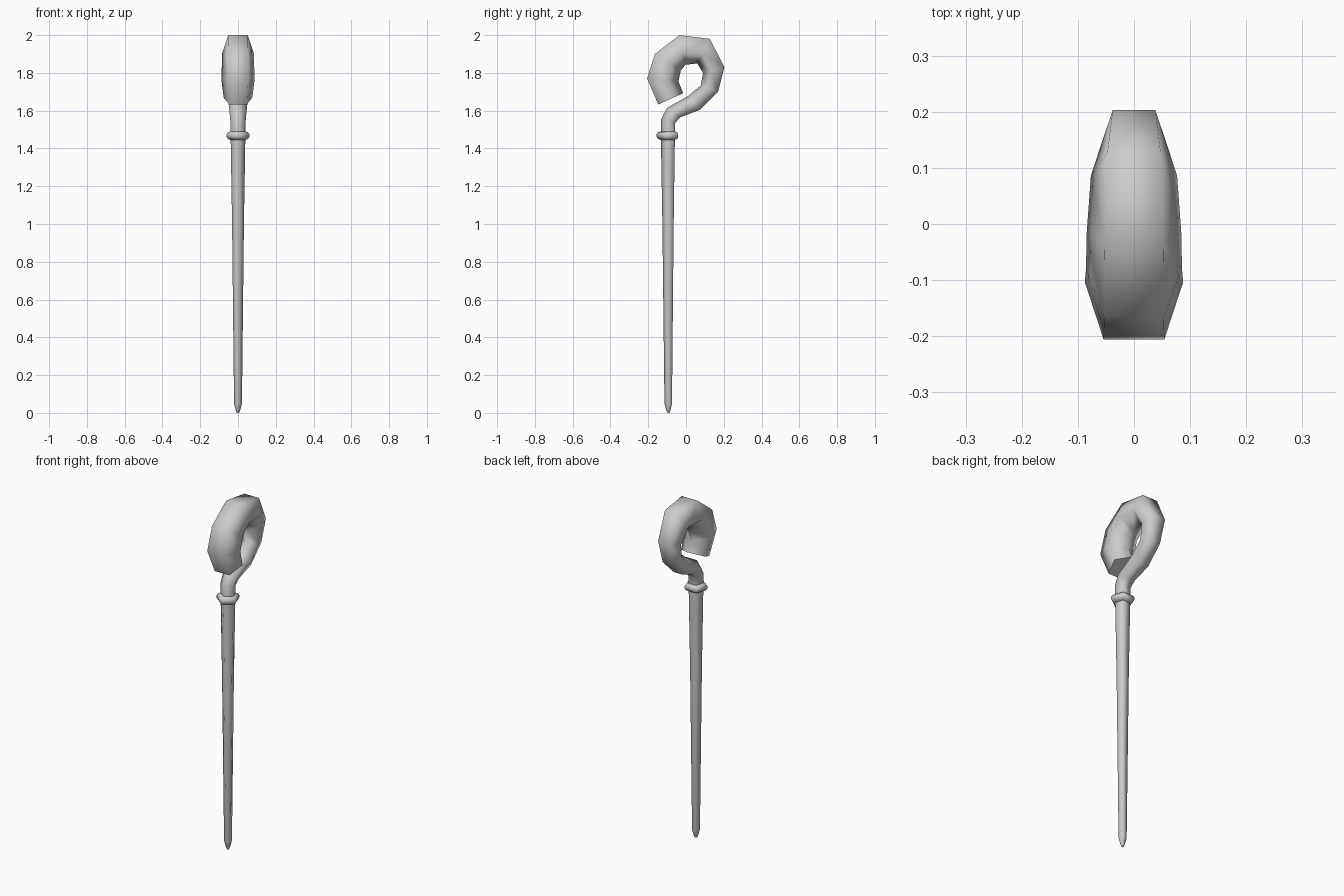
import bpy, bmesh, math
from mathutils import Vector

if "Cube" in bpy.data.objects:
    bpy.data.objects.remove(bpy.data.objects["Cube"])

SIDES = 5
X = Vector((1, 0, 0))


def loft(name, rings, cap_start=True, cap_end=True):
    """Skin five-sided rings: (centre, radius, outward direction, tip factor)."""
    bm = bmesh.new()
    loops = []
    for c, r, out in rings:
        loop = []
        for i in range(SIDES):
            a = 2 * math.pi * (i + 0.5) / SIDES   # flat side faces outward
            loop.append(bm.verts.new(c + out * (r * math.cos(a)) + X * (r * math.sin(a))))
        loops.append(loop)
    for a, b in zip(loops, loops[1:]):
        for i in range(SIDES):
            j = (i + 1) % SIDES
            f = bm.faces.new((a[i], a[j], b[j], b[i]))
            f.smooth = True
    caps = []
    if cap_start:
        caps.append(bm.faces.new(loops[0]))
    if cap_end:
        caps.append(bm.faces.new(loops[-1]))
    for f in caps:
        for e in f.edges:
            e.smooth = False
    bmesh.ops.recalc_face_normals(bm, faces=bm.faces[:])
    mesh = bpy.data.meshes.new(name)
    bm.to_mesh(mesh)
    bm.free()
    obj = bpy.data.objects.new(name, mesh)
    bpy.context.collection.objects.link(obj)
    return obj


AXIS_Y = -0.092
BACK = Vector((0, 1, 0))


def upright(profile):
    return [(Vector((0, AXIS_Y, z)), r, BACK) for r, z in profile]


# Tapered shaft with a blunt point
loft("shaft", upright([(0.005, 0.0), (0.012, 0.012), (0.022, 0.05),
                       (0.033, 1.0), (0.041, 1.46)]))

# Collar band
loft("collar", upright([(0.040, 1.445), (0.056, 1.450), (0.063, 1.461),
                        (0.063, 1.475), (0.056, 1.486), (0.040, 1.491)]))

# Curled hook: outer edge (y, z) and inner edge (y, z) of each section
sections = [
    ((-0.057, 1.47), (-0.132, 1.47)),
    ((-0.057, 1.535), (-0.132, 1.555)),
    ((-0.030, 1.565), (-0.100, 1.615)),
    ((0.075, 1.605), (0.010, 1.677)),
    ((0.170, 1.700), (0.078, 1.733)),
    ((0.203, 1.830), (0.090, 1.800)),
    ((0.127, 1.980), (0.060, 1.850)),
    ((-0.035, 2.000), (-0.003, 1.843)),
    ((-0.165, 1.900), (-0.028, 1.812)),
    ((-0.206, 1.770), (-0.040, 1.755)),
    ((-0.147, 1.633), (-0.015, 1.692)),
]
rings = []
flat = math.cos(math.pi / SIDES)
for o, i in sections:
    outer, inner = Vector((0, *o)), Vector((0, *i))
    d = outer - inner
    r = d.length / (1 + flat)
    rings.append((inner + d.normalized() * r, r, d.normalized()))
loft("hook", rings)
